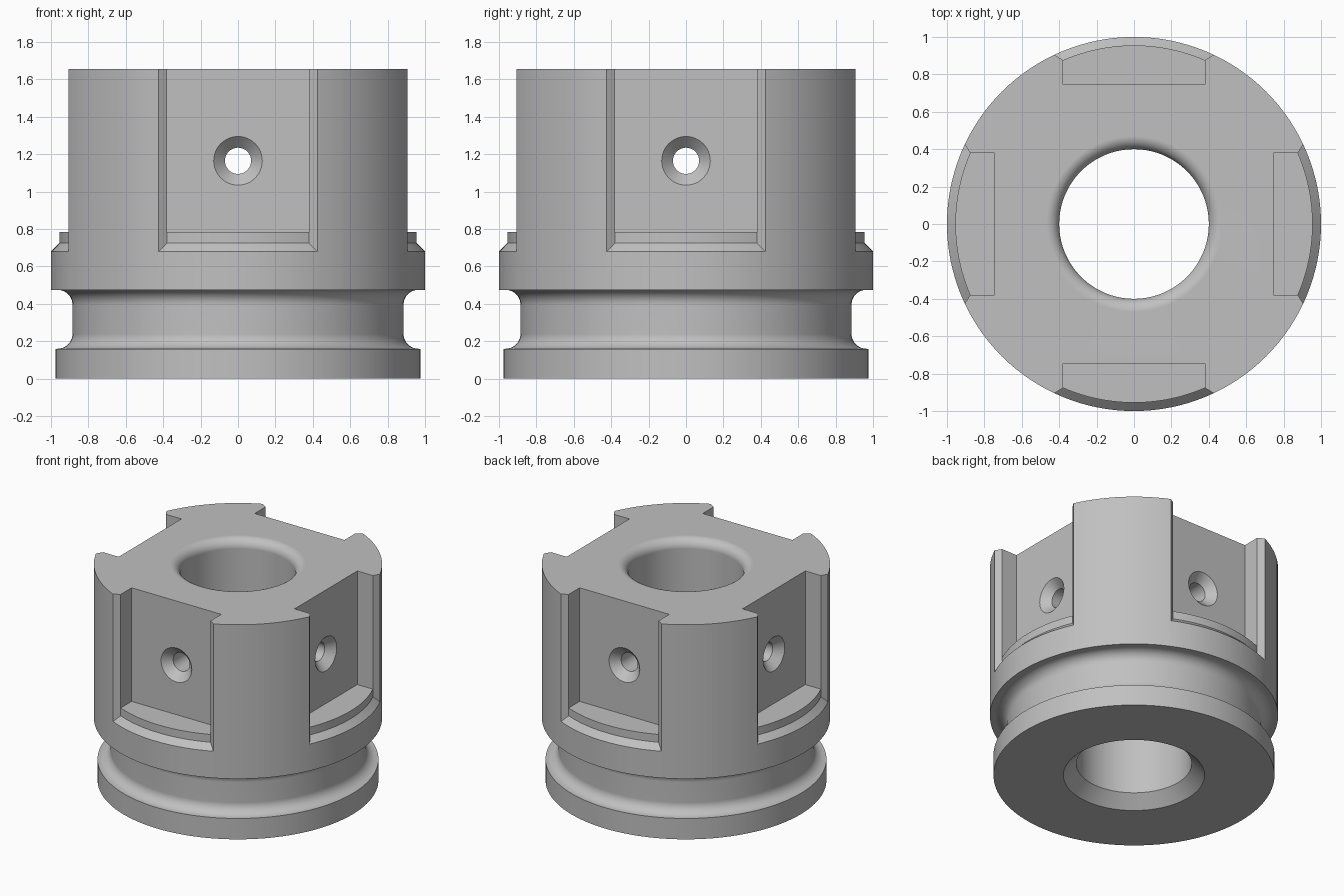
import bpy, bmesh
from math import cos, sin, pi, sqrt, radians
from mathutils import Matrix

cube = bpy.data.objects.get("Cube")
if cube:
    bpy.data.objects.remove(cube, do_unlink=True)

metal = bpy.data.materials.new("machined_grey")
metal.use_nodes = True
grey = (0.53, 0.53, 0.53, 1)
metal.diffuse_color = grey
metal.node_tree.nodes["Principled BSDF"].inputs["Base Color"].default_value = grey


def finish(bm, name):
    bmesh.ops.recalc_face_normals(bm, faces=bm.faces)
    mesh = bpy.data.meshes.new(name)
    bm.to_mesh(mesh)
    bm.free()
    obj = bpy.data.objects.new(name, mesh)
    bpy.context.collection.objects.link(obj)
    mesh.materials.append(metal)
    return obj


def lathe(name, profile, steps, closed=True):
    """Revolve an (r, z) profile about the z axis."""
    bm = bmesh.new()
    vs = [bm.verts.new((r, 0, z)) for r, z in profile]
    for a, b in zip(vs, vs[1:] + (vs[:1] if closed else [])):
        bm.edges.new((a, b))
    bmesh.ops.spin(bm, geom=bm.verts[:] + bm.edges[:], cent=(0, 0, 0),
                   axis=(0, 0, 1), angle=2 * pi, steps=steps)
    bmesh.ops.remove_doubles(bm, verts=bm.verts, dist=1e-5)
    return finish(bm, name)


def arc(cr, cz, rad, start, end, n=10):
    angles = [radians(start + (end - start) * i / n) for i in range(n + 1)]
    return [(cr + rad * cos(a), cz + rad * sin(a)) for a in angles]


# Body: ring with a filleted outer groove, rounded top bore and chamfered base bore
TOP, BORE, SLOT_Y = 1.655, 0.4, 0.745
profile = [(0.49, 0), (0.975, 0), (0.975, 0.16)]
profile += arc(0.965, 0.24, 0.08, 270, 180)
profile += arc(0.965, 0.395, 0.08, 180, 90)
profile += [(1, 0.475), (1, TOP)]
profile += arc(BORE + 0.07, TOP - 0.07, 0.07, 90, 180)
profile += [(BORE, 0.09)]
body = lathe("ring_body", profile, 128)


# Pocket cutter: flat-backed slot open at the top
def pocket_cutter():
    bm = bmesh.new()
    bmesh.ops.create_cube(bm, size=1)
    depth, floor, roof = 0.5, 0.785, 1.9
    bmesh.ops.scale(bm, vec=(0.76, depth, roof - floor), verts=bm.verts)
    bmesh.ops.translate(bm, vec=(0, -SLOT_Y - depth / 2, (floor + roof) / 2),
                        verts=bm.verts)
    return finish(bm, "pocket_cutter")


# Rim cutter: curved shell that leaves a chamfer along the slot sides and sill
def rim_cutter(n=24):
    bm = bmesh.new()
    rows = []
    for i in range(n + 1):
        u = 2 * i / n - 1
        row = []
        for r, half, z in ((0.955, 0.38, 0.725), (1.045, 0.47, 0.635),
                           (1.045, 0.47, 1.9), (0.955, 0.38, 1.9)):
            x = half * u
            row.append(bm.verts.new((x, -sqrt(r * r - x * x), z)))
        rows.append(row)
    for a, b in zip(rows, rows[1:]):
        for k in range(4):
            m = (k + 1) % 4
            bm.faces.new((a[k], a[m], b[m], b[k]))
    bm.faces.new(rows[0])
    bm.faces.new(rows[-1])
    return finish(bm, "rim_cutter")


# Screw hole cutter: radial hole with a countersink at the slot back
def hole_cutter():
    cut = lathe("hole_cutter", [(0, 0.2), (0.07, 0.2), (0.07, SLOT_Y - 0.06),
                                (0.145, SLOT_Y + 0.015), (0, SLOT_Y + 0.015)],
                48, closed=False)
    cut.data.transform(Matrix.Translation((0, 0, 1.165)) @ Matrix.Rotation(pi / 2, 4, "X"))
    return cut


# Cut the same slot into all four sides
bpy.context.view_layer.objects.active = body
for make in (pocket_cutter, rim_cutter, hole_cutter):
    cutter = make()
    cutter.hide_render = True
    for quarter in range(4):
        cutter.rotation_euler.z = quarter * pi / 2
        bpy.context.view_layer.update()
        mod = body.modifiers.new("cut", "BOOLEAN")
        mod.operation, mod.solver, mod.object = "DIFFERENCE", "EXACT", cutter
        bpy.ops.object.modifier_apply(modifier=mod.name)
    bpy.data.objects.remove(cutter, do_unlink=True)

# Smooth curved faces, keep machined edges crisp
bpy.ops.object.select_all(action="DESELECT")
body.select_set(True)
bpy.ops.object.shade_smooth_by_angle(angle=radians(30))
weighted = body.modifiers.new("even_shading", "WEIGHTED_NORMAL")
weighted.weight = 100
weighted.keep_sharp = True
